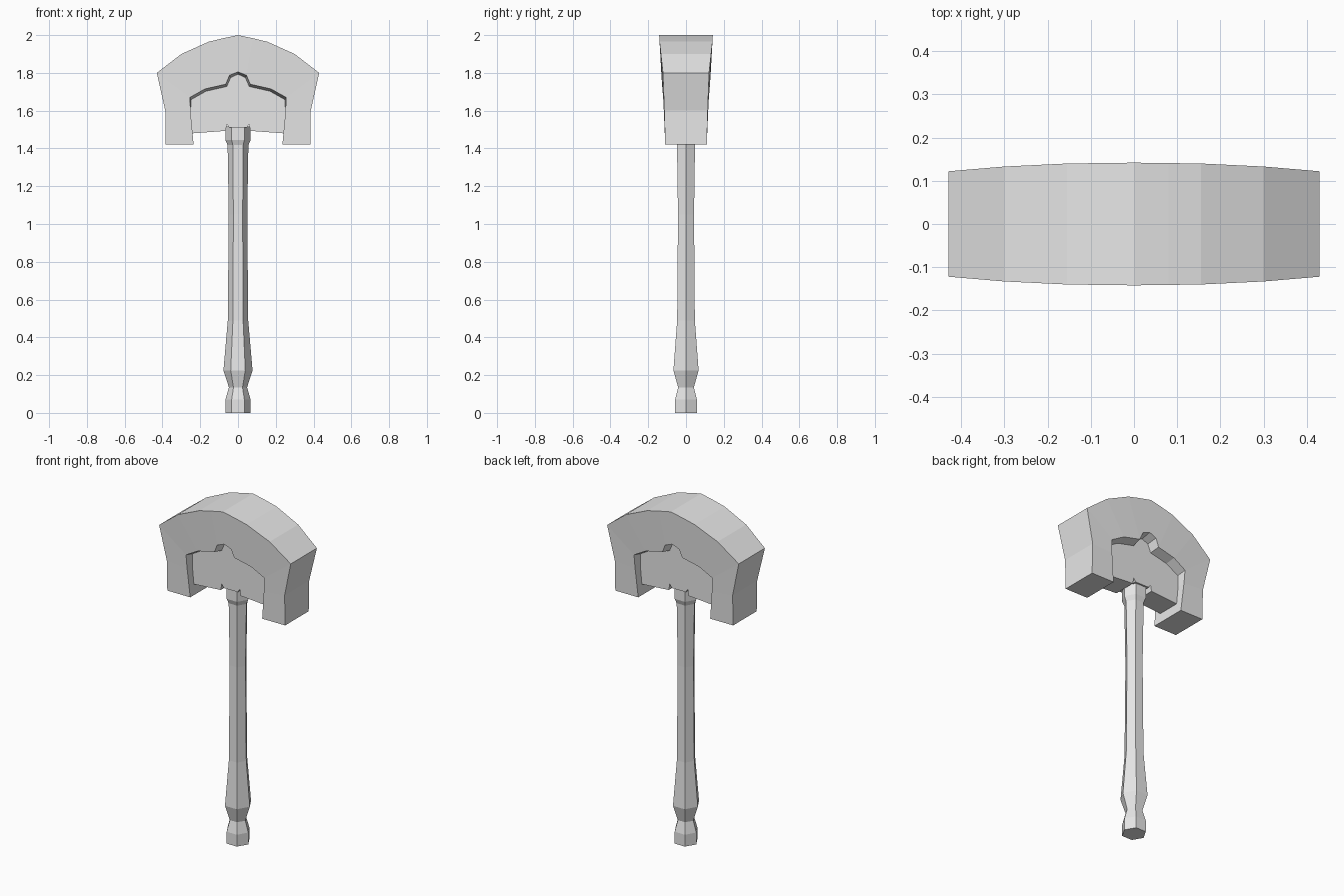
import bpy
import bmesh
from math import cos, sin, pi

cube = bpy.data.objects.get("Cube")
if cube:
    bpy.data.objects.remove(cube, do_unlink=True)

grey = bpy.data.materials.new("plain_grey")
grey.use_nodes = True
grey.diffuse_color = (0.8, 0.8, 0.8, 1)
grey.node_tree.nodes["Principled BSDF"].inputs["Base Color"].default_value = (0.8, 0.8, 0.8, 1)


def finish(name, bm):
    bmesh.ops.recalc_face_normals(bm, faces=bm.faces[:])
    mesh = bpy.data.meshes.new(name)
    bm.to_mesh(mesh)
    bm.free()
    mesh.materials.append(grey)
    obj = bpy.data.objects.new(name, mesh)
    bpy.context.collection.objects.link(obj)
    return obj


def loft(name, sections):
    """Join closed cross-sections with quads and cap both ends."""
    bm = bmesh.new()
    rings = [[bm.verts.new(p) for p in s] for s in sections]
    for a, b in zip(rings, rings[1:]):
        for i in range(len(a)):
            j = (i + 1) % len(a)
            bm.faces.new((a[i], a[j], b[j], b[i]))
    bm.faces.new(rings[0])
    bm.faces.new(rings[-1])
    return finish(name, bm)


# Half outlines of the arched head: x, z, half depth
outer = [(0, 2, .142), (.08, 1.983, .141), (.155, 1.965, .14), (.3, 1.9, .133),
         (.43, 1.8, .122), (.385, 1.6, .115), (.385, 1.42, .11)]
inner = [(0, 1.805, .131), (.045, 1.787, .13), (.065, 1.74, .127), (.175, 1.715, .125),
         (.255, 1.67, .121), (.251, 1.59, .117), (.235, 1.42, .11)]
PANEL_DEPTH = .068


def arch_section(k, side):
    ox, oz, od = outer[k]
    ix, iz, d = inner[k]
    # The recess wall leans inward, except at the open arm ends
    lean = .012 if k < 5 else 0
    mx, mz = max(ix - lean / 2, 0), iz - lean
    return [(side * ox, -od, oz), (side * ix, -d, iz), (side * mx, -PANEL_DEPTH, mz),
            (side * mx, PANEL_DEPTH, mz), (side * ix, d, iz), (side * ox, od, oz)]


last = len(outer) - 1
loft("head_arch", [arch_section(k, -1) for k in range(last, 0, -1)]
     + [arch_section(k, 1) for k in range(last + 1)])

# Recessed panel filling the arch, notched around the handle
half = [(x, z) for x, z, d in inner[:6]]
half += [(.242, 1.48), (.065, 1.493), (.059, 1.53), (.046, 1.51)]
outline = half + [(-x, z) for x, z in reversed(half[1:])]
loft("head_panel", [[(x, y, z) for x, z in outline] for y in (-PANEL_DEPTH, PANEL_DEPTH)])


# Six-sided handle with grip, pommel and collar: z, radius
def hexagon(z, r):
    return [(r * cos(i * pi / 3), r * sin(i * pi / 3), z) for i in range(6)]


handle = [(0, .067), (.07, .067), (.135, .048), (.225, .077), (.49, .054),
          (1.05, .049), (1.42, .055)]
collar = [(1.415, .054), (1.445, .067), (1.515, .067)]
loft("handle", [hexagon(z, r) for z, r in handle])
loft("handle_collar", [hexagon(z, r) for z, r in collar])
